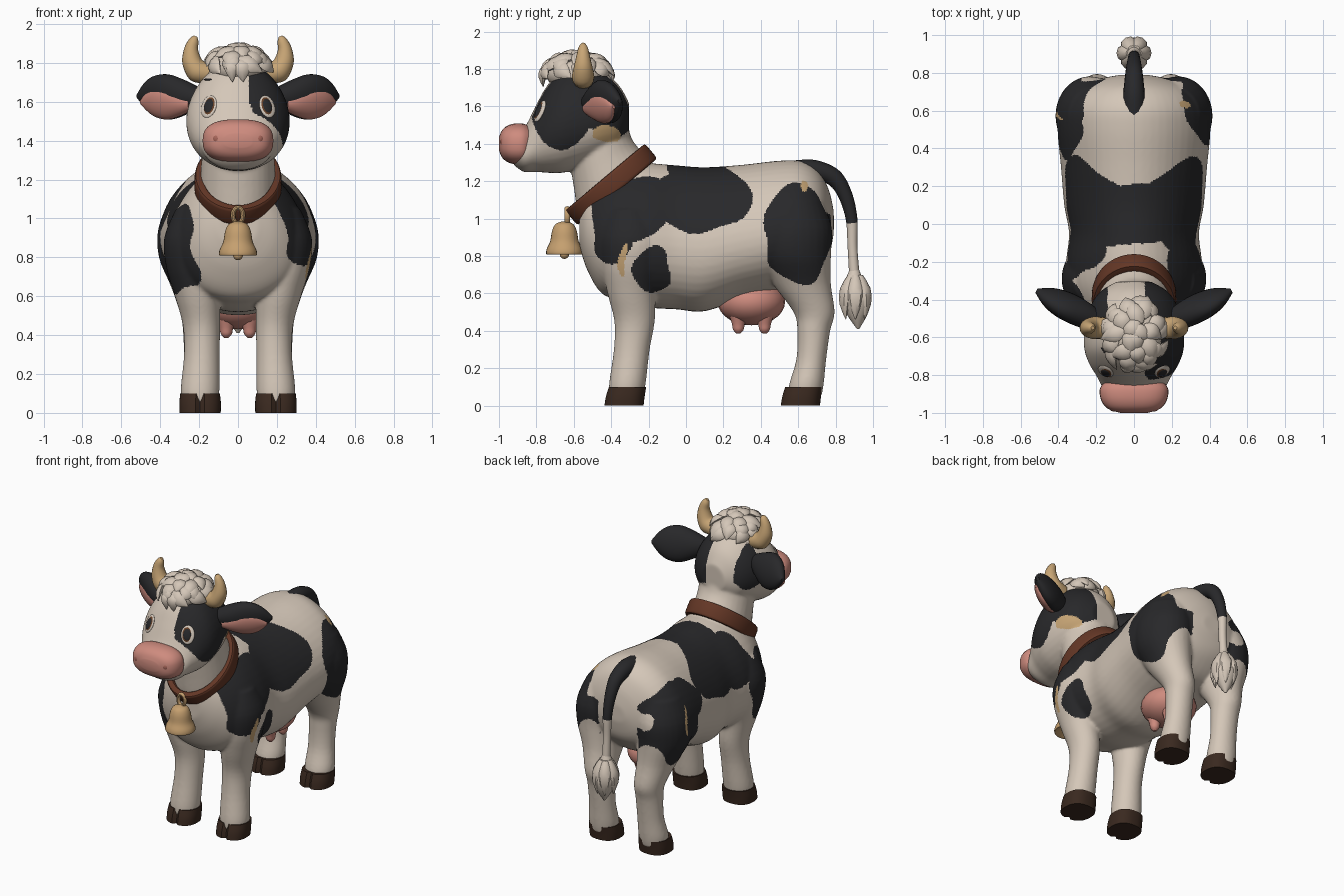
import bpy, bmesh, math, random
from mathutils import Vector, Matrix
from mathutils.bvhtree import BVHTree

if "Cube" in bpy.data.objects:
    bpy.data.objects.remove(bpy.data.objects["Cube"])

random.seed(4)
COL = {"cream": (.66, .57, .48), "black": (.021, .021, .023), "pink": (.62, .26, .21),
       "collar_brown": (.127, .038, .019), "hoof_brown": (.042, .022, .014),
       "horn_tan": (.58, .38, .18), "bell_tan": (.56, .35, .16),
       "eye_white": (.66, .58, .5), "iris_brown": (.13, .05, .02), "nostril_red": (.38, .13, .1)}
MAT = {}
for k, c in COL.items():
    MAT[k] = bpy.data.materials.new(k)
    MAT[k].diffuse_color = (*c, 1)


def R(x, y, z, rx, rd, a=90):
    """Ring: centre, sideways axis, second axis tilted by a degrees in the yz plane."""
    a = math.radians(a)
    return Vector((x, y, z)), Vector((rx, 0, 0)), Vector((0, math.cos(a), math.sin(a))) * rd


def mir(rings, s):
    return [tuple(Vector((v.x * s, v.y, v.z)) for v in r) for r in rings]


def loft(bm, rings, n=32, sub=4, e=2, egg=0, closed=False):
    """Smooth skin over rings, interpolated with a spline."""
    m = len(rings)
    get = (lambda i: rings[i % m]) if closed else (lambda i: rings[max(0, min(m - 1, i))])
    rows = []
    for i in range(m if closed else m - 1):
        for k in range(sub):
            t = k / sub
            a, b, c, d = get(i - 1), get(i), get(i + 1), get(i + 2)
            rows.append([(b[j] * 2 + (c[j] - a[j]) * t + (a[j] * 2 - b[j] * 5 + c[j] * 4 - d[j]) * t * t
                          + (b[j] * 3 - a[j] - c[j] * 3 + d[j]) * t ** 3) / 2 for j in range(3)])
    if not closed:
        rows.append(list(rings[-1]))
    vs = []
    for C, U, V in rows:
        ring = []
        for i in range(n):
            a = 2 * math.pi * i / n
            c, s = math.cos(a), math.sin(a)
            c = math.copysign(abs(c) ** (2 / e), c)
            s = math.copysign(abs(s) ** (2 / e), s)
            ring.append(bm.verts.new(C + U * c * (1 - egg * s) + V * s))
        vs.append(ring)
    for r in range(len(vs) if closed else len(vs) - 1):
        p, q = vs[r], vs[(r + 1) % len(vs)]
        for i in range(n):
            bm.faces.new((p[i], p[(i + 1) % n], q[(i + 1) % n], q[i]))
    if not closed:
        for ring, row in ((vs[0], rows[0]), (vs[-1], rows[-1])):
            o = bm.verts.new(row[0])
            for i in range(n):
                bm.faces.new((ring[i], ring[(i + 1) % n], o))


def tube(pts, ref):
    """Rings along a path of (x, y, z, radius)."""
    P = [Vector(p[:3]) for p in pts]
    out = []
    for i, p in enumerate(P):
        T = (P[min(i + 1, len(P) - 1)] - P[max(i - 1, 0)]).normalized()
        U = T.cross(Vector(ref)).normalized()
        out.append((p, U * pts[i][3], T.cross(U) * pts[i][3]))
    return out


def ball(bm, c, r, q=None):
    M = Matrix.Translation(c) @ (q.to_matrix().to_4x4() if q else Matrix()) @ Matrix.Diagonal((*r, 1))
    bmesh.ops.create_uvsphere(bm, u_segments=24, v_segments=14, radius=1, matrix=M)


def lock(bm, p, n, t, L, w, h):
    """Pointed hair lock lying along t with outward direction n."""
    side = t.cross(n).normalized()
    loft(bm, [(p + t * L * s + n * h * math.sin(math.pi * s) * .7, side * w * f, n * h * f)
              for s, f in ((0, .4), (.3, 1), (.65, .8), (1, .04))], n=8, sub=2)


def shade(me, angle=40):
    me.polygons.foreach_set("use_smooth", [True] * len(me.polygons))
    me.set_sharp_from_angle(angle=math.radians(angle))


def make(name, bm, *mats):
    bmesh.ops.recalc_face_normals(bm, faces=bm.faces[:])
    me = bpy.data.meshes.new(name)
    bm.to_mesh(me)
    bm.free()
    for k in mats:
        me.materials.append(MAT[k])
    shade(me)
    ob = bpy.data.objects.new(name, me)
    bpy.context.collection.objects.link(ob)
    return ob


# Skin: torso, neck, head and legs fused into one surface
bm = bmesh.new()
loft(bm, [R(0, *p) for p in ((-.57, .98, .1, .12), (-.53, .96, .2, .23), (-.45, .92, .29, .32),
     (-.33, .92, .345, .36), (-.2, .91, .355, .385), (-.05, .9, .34, .385), (.1, .89, .365, .385),
     (.3, .93, .382, .358), (.5, .965, .4, .345), (.62, .98, .385, .325), (.71, .99, .31, .26),
     (.765, .98, .19, .17), (.79, .98, .07, .06))], n=48, sub=6, egg=.16)
loft(bm, [R(0, *p) for p in ((-.3, .98, .27, .27, 50), (-.38, 1.15, .205, .245, 40),
     (-.43, 1.27, .19, .205, 35), (-.46, 1.4, .185, .17, 15), (-.47, 1.55, .17, .15, 0))])
loft(bm, [R(0, *p) for p in ((-.305, 1.53, .09, .09), (-.36, 1.54, .18, .175), (-.45, 1.55, .235, .235),
     (-.56, 1.54, .26, .27), (-.66, 1.52, .262, .275), (-.74, 1.48, .236, .235), (-.8, 1.43, .2, .18),
     (-.86, 1.37, .17, .122), (-.9, 1.37, .145, .1), (-.93, 1.36, .09, .06))], n=40, sub=5, egg=.12)
HIND = ((.2, .57, 1.1, .15, .16), (.23, .57, .95, .18, .21), (.235, .58, .8, .172, .195),
        (.215, .62, .65, .13, .155), (.195, .685, .5, .1, .11), (.19, .683, .4, .092, .088),
        (.19, .67, .25, .09, .08), (.195, .645, .12, .1, .092), (.195, .635, .05, .09, .09))
FORE = ((.21, -.3, 1.05, .11, .12), (.245, -.29, .9, .135, .17), (.24, -.29, .75, .13, .16),
        (.21, -.29, .6, .115, .13), (.188, -.275, .45, .096, .108), (.186, -.29, .3, .092, .096),
        (.195, -.313, .12, .1, .098), (.195, -.32, .05, .09, .09))
for leg in (HIND, FORE):
    for s in (1, -1):
        loft(bm, mir([R(*p, 0) for p in leg], s), n=28)
skin = make("skin", bm)
rem = skin.modifiers.new("fuse", 'REMESH')
rem.mode = 'VOXEL'
rem.voxel_size = .0088
sm = skin.modifiers.new("soften", 'SMOOTH')
sm.factor, sm.iterations = .5, 12
me = bpy.data.meshes.new_from_object(skin.evaluated_get(bpy.context.evaluated_depsgraph_get()))
skin.modifiers.clear()
skin.data = me
shade(me, 60)
me.materials.clear()
for k in ("cream", "black", "horn_tan"):
    me.materials.append(MAT[k])

# Coat patches: (side, least |x|, y, z, y radius, z radius, colour); side 0 means both
PATCHES = ((1, .1, -.43, 1.445, .085, .045, 2), (1, .2, -.335, .79, .019, .09, 2),
           (-1, .2, .57, .93, .012, .1, 2), (1, .12, .62, 1.18, .02, .03, 2),
           (0, -1, .04, 1.28, .16, .11, 1), (0, 0, .08, 1.1, .28, .17, 1),
           (1, .06, -.28, 1.06, .21, .17, 1), (1, .16, -.4, .94, .105, .19, 1),
           (1, .12, -.18, .72, .1, .125, 1), (-1, .1, -.14, 1.06, .14, .17, 1),
           (-1, .19, -.36, .85, .15, .23, 1), (0, .15, .6, .92, .18, .27, 1),
           (-1, .17, .49, 1.05, .14, .13, 1), (1, .055, -.68, 1.575, .165, .2, 1),
           (1, .06, -.42, 1.59, .15, .16, 1), (1, .055, -.56, 1.63, .15, .16, 1),
           (-1, .14, -.42, 1.6, .11, .15, 1))
for f in me.polygons:
    x, y, z = f.center
    y2 = y + .015 * math.sin(23 * z + 9 * x)
    z2 = z + .015 * math.sin(19 * y + 1)
    slant = .45 * max(0, 1.6 - z) if z > 1.38 and y < -.7 else 0
    for side, mn, cy, cz, ry, rz, m in PATCHES:
        if (x * side if side else abs(x)) - slant > mn and ((y2 - cy) / ry) ** 2 + ((z2 - cz) / rz) ** 2 < 1:
            f.material_index = m
            break

# Hooves with a cleft at the front
bm = bmesh.new()
for y in (-.325, .618):
    for s in (1, -1):
        b = bmesh.new()
        loft(b, mir([R(.195, y - .007, 0, .106, .105, 0), R(.195, y, .05, .107, .104, 0),
                     R(.195, y + .012, .1, .102, .1, 0)], s), n=40, e=2.4)
        for v in b.verts:
            if abs(abs(v.co.x) - .195) < .01 and v.co.y < y - .05:
                v.co.y += .02
        tmp = bpy.data.meshes.new("tmp")
        b.to_mesh(tmp)
        b.free()
        bm.from_mesh(tmp)
        bpy.data.meshes.remove(tmp)
make("hooves", bm, "hoof_brown")

# Muzzle and nostrils
bm = bmesh.new()
loft(bm, [R(0, *p) for p in ((-.83, 1.405, .15, .085), (-.87, 1.4, .18, .108), (-.92, 1.4, .178, .108),
     (-.96, 1.4, .158, .094), (-.985, 1.4, .125, .07), (-1, 1.4, .07, .035))], e=2.6)
make("muzzle", bm, "pink")
bm = bmesh.new()
for s in (1, -1):
    ball(bm, (s * .107, -.972, 1.41), (.026, .02, .028))
make("nostrils", bm, "nostril_red")

# Eyes and one brow set on the face surface
tree = BVHTree.FromPolygons([v.co for v in me.vertices], [p.vertices[:] for p in me.polygons])
layers = {"eye_white": (.044, .062, .012, 0), "iris_brown": (.034, .052, .011, .005),
          "black": (.026, .04, .009, .01)}
for k, (rx, ry, rz, off) in layers.items():
    bm = bmesh.new()
    for s in (1, -1):
        hit, nor, _, _ = tree.ray_cast(Vector((s * .15, -2, 1.575)), Vector((0, 1, 0)))
        inward = Vector((-s * .004, 0, 0)) if k != "eye_white" else Vector()
        ball(bm, hit + nor * off + inward, (rx, ry, rz), nor.to_track_quat('Z', 'Y'))
    if k == "black":
        hit, nor, _, _ = tree.ray_cast(Vector((-.155, -2, 1.715)), Vector((0, 1, 0)))
        ball(bm, hit, (.032, .006, .004), nor.to_track_quat('Z', 'Y'))
    make({"black": "pupils_and_brow"}.get(k, "eyes_" + k), bm, k)

# Ears with pink lining, the upper edge leaning forward
D, P, Z = Vector((.88, .45, .02)), Vector((.45, -.88, 0)), Vector((0, 0, 1))
U, F = Z * .95 + P * .31, P * .95 - Z * .31
SHAPE = ((0, .05, .055), (.08, .09, .07), (.17, .12, .07), (.25, .11, .058), (.31, .072, .038), (.36, .012, .012))
outer, inner = bmesh.new(), bmesh.new()
for s in (1, -1):
    base = Vector((.2, -.515, 1.622))
    loft(outer, mir([(base + D * t, U * u, F * v) for t, u, v in SHAPE], s), n=24)
    loft(inner, mir([(base + D * (t * .82 + .035) + F * .032 - U * .022, U * u * .74, F * v * .68)
                     for t, u, v in SHAPE], s), n=24)
make("ears", outer, "black")
make("ear_linings", inner, "pink")

# Horns
bm = bmesh.new()
for s in (1, -1):
    loft(bm, mir(tube(((.15, -.55, 1.745, .055), (.21, -.55, 1.76, .06), (.238, -.55, 1.81, .05),
                       (.241, -.55, 1.87, .036), (.227, -.55, 1.915, .025), (.218, -.55, 1.937, .01)),
                      (0, 1, 0)), s), n=16)
make("horns", bm, "horn_tan")

# Topknot of broad overlapping locks
bm = bmesh.new()
H, RR = Vector((0, -.585, 1.775)), Vector((.15, .165, .095))
ball(bm, H, RR)
for el, cnt in ((78, 4), (50, 7), (28, 9), (10, 9)):
    for i in range(cnt):
        az = 2 * math.pi * (i + random.random() * .7) / cnt
        e = math.radians(el)
        d = Vector((math.cos(az) * math.cos(e), math.sin(az) * math.cos(e), math.sin(e)))
        n = Vector((d.x / RR.x, d.y / RR.y, d.z / RR.z)).normalized()
        turn = az + random.uniform(-.8, .8)
        out = Vector((math.cos(turn), math.sin(turn), -.2))
        t = (out - n * out.dot(n) * .8).normalized()
        p = H + Vector((d.x * RR.x, d.y * RR.y, d.z * RR.z)) - t * .06
        lock(bm, p, n, t, random.uniform(.11, .16), .046, .022)
for x, w in ((-.04, .035), (.015, .045)):
    lock(bm, Vector((x, -.74, 1.82)), Vector((0, -1, .3)).normalized(),
         Vector((.1, -.2, -1)).normalized(), .12, w, .024)
make("topknot", bm, "cream")

# Collar
bm = bmesh.new()
a = math.radians(40)
A, N = Vector((0, math.cos(a), math.sin(a))), Vector((0, -math.sin(a), math.cos(a)))
rings = []
for i in range(32):
    q = 2 * math.pi * i / 32
    rad = Vector((math.cos(q), 0, 0)) + A * math.sin(q)
    rings.append((Vector((0, -.4, 1.183)) + Vector((.2 * math.cos(q), 0, 0)) + A * .255 * math.sin(q),
                  rad * .024, N * .052))
loft(bm, rings, n=16, sub=2, e=5, closed=True)
make("collar", bm, "collar_brown")

# Bell with hanging loop and clapper
bm = bmesh.new()
loft(bm, [R(0, -.65, z, r, r, 0) for z, r in ((.83, .05), (.81, .088), (.815, .098), (.84, .094), (.88, .076),
                                             (.935, .066), (.97, .048), (.985, .015))], n=28)
loft(bm, [(Vector((.026 * math.cos(q), -.635, 1.015 + .04 * math.sin(q))),
           Vector((math.cos(q), 0, math.sin(q))) * .012, Vector((0, .015, 0)))
          for q in (i * math.pi / 8 for i in range(16))], n=10, sub=1, closed=True)
ball(bm, (0, -.65, .81), (.025, .025, .025))
make("bell", bm, "bell_tan")

# Udder with four teats
bm = bmesh.new()
ball(bm, (0, .35, .555), (.18, .18, .125))
for x in (-.06, .06):
    for y in (.28, .42):
        loft(bm, [R(x, y, z, r, r, 0) for z, r in ((.5, .055), (.44, .036), (.405, .028), (.385, .01))], n=14)
make("udder", bm, "pink")

# Tail, black above and cream below, ending in a brush
bm = bmesh.new()
loft(bm, tube(((0, .57, 1.245, .066), (0, .69, 1.256, .057), (0, .79, 1.22, .047), (0, .85, 1.13, .038),
               (0, .885, 1, .031), (0, .89, .85, .026), (0, .9, .7, .028)), (1, 0, 0)), n=16, sub=6)
tail = make("tail", bm, "black", "cream")
for f in tail.data.polygons:
    f.material_index = int(f.center.z < .98)
bm = bmesh.new()
loft(bm, [R(0, y, z, r, r, 0) for y, z, r in ((.9, .73, .024), (.9, .66, .052), (.91, .57, .078),
                                             (.915, .49, .056), (.92, .41, .006))], n=16)
for i in range(6):
    q = 2 * math.pi * i / 6
    n = Vector((math.cos(q), math.sin(q), 0))
    lock(bm, Vector((0, .905, .7)) + n * .03, n, (Vector((0, 0, -1)) + n * .12).normalized(), .24, .042, .03)
make("tail_brush", bm, "cream")

for m in bpy.data.materials:
    if m.users and not m.is_grease_pencil:
        m.use_nodes = True
        m.node_tree.nodes["Principled BSDF"].inputs["Base Color"].default_value = m.diffuse_color
